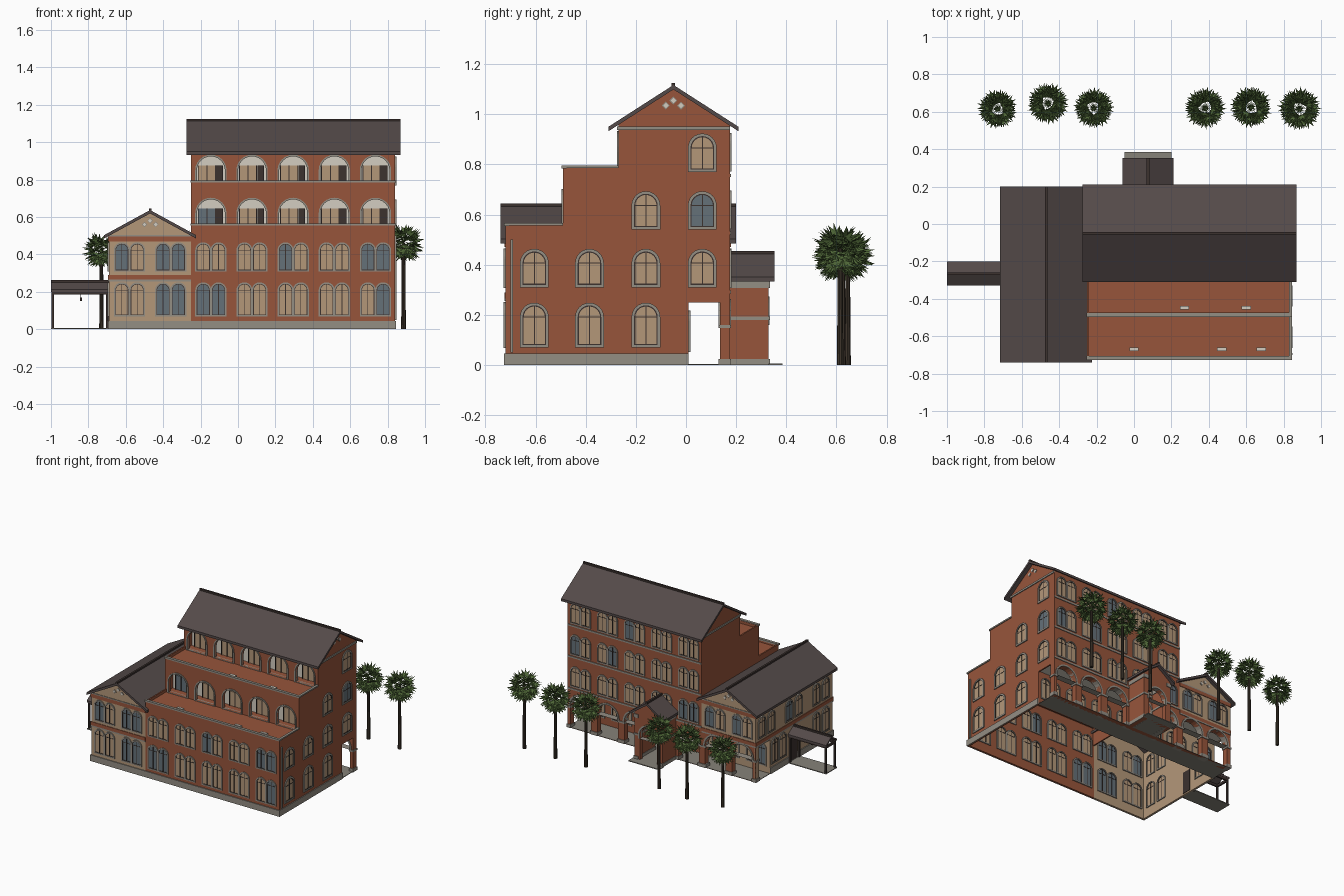
import bpy, bmesh, math, random
from mathutils import Vector, Matrix

random.seed(4)
cube = bpy.data.objects.get("Cube")
if cube:
    bpy.data.objects.remove(cube, do_unlink=True)


def material(name, *rgb):
    linear = [((c / 255 + 0.055) / 1.055) ** 2.4 for c in rgb] + [1]
    mat = bpy.data.materials.new(name)
    mat.use_nodes = True
    mat.diffuse_color = linear
    mat.node_tree.nodes["Principled BSDF"].inputs["Base Color"].default_value = linear
    return mat


brick = material("red brick", 151, 85, 59)
tan = material("tan plaster", 180, 151, 121)
trim = material("grey stone", 148, 142, 132)
slate = material("dark roof", 84, 74, 73)
light = material("pale plaster", 212, 205, 193)
blue = material("blue glass", 101, 113, 121)
dark = material("dark frame", 60, 50, 47)
paving = material("grey paving", 134, 130, 121)
green = material("palm green", 80, 104, 56)
bark = material("palm bark", 64, 55, 45)

FRONT, RIGHT, BACK, LEFT = 0, math.pi / 2, math.pi, -math.pi / 2


def add(name, mesh, loc=(0, 0, 0), turn=0, scale=1):
    obj = bpy.data.objects.new(name, mesh)
    obj.location, obj.scale = loc, (scale,) * 3
    obj.rotation_euler.z = turn
    bpy.context.collection.objects.link(obj)
    return obj


def sheet(loops, depth):
    """Upright flat-shaded plate from outlines; inner loops become holes."""
    curve = bpy.data.curves.new("outline", "CURVE")
    curve.dimensions, curve.fill_mode, curve.extrude = "2D", "BOTH", depth / 2
    for loop in loops:
        spline = curve.splines.new("POLY")
        spline.points.add(len(loop) - 1)
        for point, (u, v) in zip(spline.points, loop):
            point.co = (u, v, 0, 1)
        spline.use_cyclic_u = True
    helper = add("helper", curve)
    bpy.context.view_layer.update()
    mesh = bpy.data.meshes.new_from_object(helper.evaluated_get(bpy.context.evaluated_depsgraph_get()))
    bpy.data.objects.remove(helper)
    mesh.transform(Matrix.Rotation(math.pi / 2, 4, "X"))
    mesh.materials.clear()
    mesh.shade_flat()
    return mesh


def panel(name, loops, depth, mat, turn, plane):
    mesh = sheet(loops, depth)
    mesh.materials.append(mat)
    return add(name, mesh, (0, plane, 0) if turn == FRONT else (plane, 0, 0), turn)


def box(name, x0, x1, y0, y1, z0, z1, mat):
    bm = bmesh.new()
    bmesh.ops.create_cube(bm, size=1)
    for v in bm.verts:
        v.co = Vector((x0 if v.co.x < 0 else x1, y0 if v.co.y < 0 else y1, z0 if v.co.z < 0 else z1))
    mesh = bpy.data.meshes.new(name)
    bm.to_mesh(mesh)
    mesh.materials.append(mat)
    return add(name, mesh)


def rect(u0, u1, v0, v1):
    return [(u0, v0), (u1, v0), (u1, v1), (u0, v1)]


def diamond(u, v, r):
    return [(u - r, v), (u, v - r), (u + r, v), (u, v + r)]


def arch(u, w, z0, z1, n=12):
    r = w / 2
    top = [(u + r * math.cos(math.pi * i / n), z1 - r + r * math.sin(math.pi * i / n)) for i in range(n + 1)]
    return [(u - r, z0), (u + r, z0)] + top


def roof(name, turn, mid, half, eave, ridge, start, end, t=0.018):
    shape = [(mid - half, eave), (mid, ridge), (mid + half, eave), (mid + half, eave - t),
             (mid, ridge - t), (mid - half, eave - t)]
    centre, length = (start + end) / 2, end - start
    panel(name, [shape], length, slate, turn, centre)
    panel(name + "_ridge_cap", [rect(mid - 0.007, mid + 0.007, ridge - 0.01, ridge + 0.008)],
          length, dark, turn, centre)


# Window meshes: stone surround, dark frame and bars, glass
cache = {}


def window_mesh(w, h, glass):
    key = (w, h, glass.name)
    if key not in cache:
        t = 0.11 * w
        pieces = [([arch(0, w + 2 * t, -t, h + t), arch(0, w, 0, h)], 0.024),
                  ([arch(0, w, 0, h), arch(0, w * 0.9, w * 0.05, h - w * 0.05)], 0.018),
                  ([rect(-0.002, 0.002, 0, h - 0.002)], 0.018),
                  ([rect(-w / 2, w / 2, h - w / 2 - 0.002, h - w / 2 + 0.002)], 0.017),
                  ([arch(0, w, 0, h)], 0.014)]
        bm = bmesh.new()
        for (loops, depth), slot in zip(pieces, (0, 1, 1, 1, 2)):
            old = len(bm.faces)
            bm.from_mesh(sheet(loops, depth))
            bm.faces.ensure_lookup_table()
            for f in bm.faces[old:]:
                f.material_index = slot
        mesh = bpy.data.meshes.new("arched_window")
        bm.to_mesh(mesh)
        for mat in (trim, dark, glass):
            mesh.materials.append(mat)
        cache[key] = mesh
    return cache[key]


def window(turn, along, plane, z, w, h, glass=None):
    glass = glass or random.choice([tan, tan, tan, tan, blue])
    plane += 0.005 if turn in (FRONT, LEFT) else -0.005
    loc = (along, plane, z) if turn in (FRONT, BACK) else (plane, along, z)
    add("arched_window", window_mesh(w, h, glass), loc, turn)


def pair(turn, along, plane, z, h, colours=(None, None), gap=0.041):
    for side, glass in zip((-1, 1), colours):
        window(turn, along + side * gap, plane, z, 0.07, h, glass)


bays = [-0.145 + 0.22 * i for i in range(5)]
wing_bays = [-0.58, -0.36]
W, E, S, N = -0.25, 0.84, -0.72, 0.175      # main block limits
WW, MID = -0.69, -0.47                      # wing outer side and ridge

# Main block: stepped gable ends
steps = [(N, 0.96), (-0.05, 1.103), (-0.27, 0.962), (-0.27, 0.79), (-0.49, 0.79), (-0.49, 0.56), (S, 0.56)]
panel("right_gable_wall", [[(S, 0), (0.01, 0), (0.01, 0.25), (0.135, 0.25), (0.135, 0), (N, 0)] + steps],
      0.01, brick, RIGHT, E - 0.005)
panel("inner_gable_wall", [[(S, 0.4), (N, 0.4)] + steps], 0.01, brick, RIGHT, W + 0.005)
panel("lower_front_wall", [rect(W, E, 0, 0.56)], 0.01, brick, FRONT, S + 0.005)
roof("main_roof", RIGHT, -0.05, 0.26, 0.95, 1.117, -0.275, 0.87)
for end in (E, W):
    box("gable_band", end - 0.006, end + 0.006, -0.275, N, 0.938, 0.952, trim)
for y, z in ((-0.08, 1.035), (-0.05, 1.055), (-0.02, 1.035)):
    panel("gable_diamond_rim", [diamond(y, z, 0.016)], 0.006, trim, RIGHT, E)
    panel("gable_diamond", [diamond(y, z, 0.011)], 0.009, light, RIGHT, E)

# Terraces with copings, and arched loggias behind them
for front, back, top, wall_top in ((S, -0.49, 0.56, 0.79), (-0.49, -0.27, 0.79, 0.96)):
    floor, ceiling, arch_top = top - 0.02, wall_top - 0.035, top + 0.134
    box("terrace_floor", W, E - 0.005, front + 0.01, back + 0.08, floor - 0.01, floor, brick)
    box("terrace_coping", W - 0.005, E + 0.006, front - 0.006, front + 0.014, top - 0.006, top + 0.006, trim)
    box("side_coping", E - 0.012, E + 0.006, front, back, top - 0.004, top + 0.006, trim)
    holes = [arch(x, 0.15, floor + 0.003, arch_top) for x in bays]
    panel("loggia_wall", [rect(W, E, floor, wall_top)] + holes, 0.016, brick, FRONT, back + 0.008)
    box("loggia_back", W + 0.011, E - 0.011, back + 0.075, back + 0.085, floor, ceiling, light)
    box("loggia_ceiling", W + 0.011, E - 0.011, back + 0.01, back + 0.08, ceiling, ceiling + 0.005, light)
    for i, x in enumerate(bays):
        panel("loggia_arch", [arch(x, 0.168, floor, arch_top + 0.009), arch(x, 0.15, floor + 0.003, arch_top)],
              0.028, trim, FRONT, back + 0.008)
        box("loggia_glass", x - 0.07, x + 0.025, back + 0.068, back + 0.075, floor, top + 0.085,
            blue if i == 0 and top < 0.6 else tan)
        box("loggia_door", x + 0.028, x + 0.064, back + 0.066, back + 0.075, floor, top + 0.085, dark)
        for u in (-0.07, -0.024, 0.022):
            box("loggia_mullion", x + u, x + u + 0.005, back + 0.064, back + 0.07, floor, top + 0.085, dark)
for x, y, z in ((0.27, -0.45, 0.79), (0.6, -0.45, 0.79), (0, -0.67, 0.56), (0.47, -0.67, 0.56), (0.68, -0.67, 0.56)):
    if z > 0.6:
        y = -0.447
    box("terrace_vent", x - 0.025, x + 0.025, y - 0.009, y + 0.009, z - 0.02, z - 0.005, light)

# Front windows with their blue panes
ground_blue, first_blue = {0: (blue, blue), 4: (tan, blue)}, {2: (blue, tan), 4: (blue, blue)}
for i, x in enumerate(bays):
    pair(FRONT, x, S, 0.075, 0.168, ground_blue.get(i, (tan, tan)))
    pair(FRONT, x, S, 0.315, 0.142, first_blue.get(i, (tan, tan)))
for x, ground, first in zip(wing_bays, (tan, blue), (blue, blue)):
    pair(FRONT, x, S, 0.075, 0.168, (ground, ground))
    pair(FRONT, x, S, 0.315, 0.142, (first, tan if x < MID else blue))

# Right side windows: floors step back with the terraces
for z, h, ys in ((0.08, 0.158, (-0.605, -0.385, -0.16)), (0.32, 0.133, (-0.605, -0.385, -0.16, 0.065)),
                 (0.55, 0.133, (-0.16, 0.065)), (0.78, 0.133, (0.065,))):
    for y in ys:
        window(RIGHT, y, E, z, 0.094, h, blue if y > 0 and 0.5 < z < 0.6 else tan)
box("drainpipe", E, E + 0.008, -0.7, -0.69, 0.05, 0.5, trim)

# Arcade along the back, open at ground level
for name, x0, x1, top, centres, inner in (("main", W, E, 0.96, bays, brick), ("wing", WW, W, 0.29, wing_bays, tan)):
    panel(name + "_arcade_wall", [rect(x0, x1, 0, top)] + [arch(x, 0.165, 0.002, 0.25) for x in centres],
          0.04, brick, FRONT, N - 0.02)
    box(name + "_arcade_inner_wall", x0, x1, 0, 0.01, 0, 0.26, inner)
    for x in centres:
        panel("arcade_arch", [arch(x, 0.19, 0.16, 0.2625), arch(x, 0.165, 0.16, 0.25)], 0.05, trim, FRONT, N - 0.02)
    for x in [centres[0] - 0.11 + 0.22 * i for i in range(len(centres) + 1)]:
        for z, h in ((0, 0.025), (0.147, 0.013)):
            box("pier_band", max(x - 0.032, WW - 0.005), min(x + 0.032, E + 0.005), N - 0.045, N + 0.005, z, z + h, trim)
box("arcade_floor", WW, E, 0, N, 0, 0.004, paving)
box("arcade_ceiling", WW + 0.01, E - 0.01, 0.005, N - 0.03, 0.255, 0.265, light)
for x in bays + wing_bays:
    pair(BACK, x, 0.01, 0.06, 0.15)
for x in bays:
    for z in (0.315, 0.55, 0.78):
        pair(BACK, x, N, z, 0.138)
for z in (0.285, 0.52, 0.75):
    box("back_band", W, E, N, N + 0.005, z, z + 0.012, trim)

# Side wing: plaster walls with brick bands
gable = [(W, 0.504), (MID, 0.624), (WW, 0.504)]
panel("wing_front_wall", [[(WW, 0), (W, 0)] + gable], 0.01, tan, FRONT, S + 0.005)
panel("wing_back_wall", [[(WW, 0.28), (W, 0.28)] + gable], 0.01, tan, FRONT, N - 0.005)
side = [(S, 0), (0.01, 0), (0.01, 0.25), (0.135, 0.25), (0.135, 0), (N, 0), (N, 0.5), (S, 0.5)]
panel("wing_side_wall", [side], 0.01, tan, RIGHT, WW + 0.005)
roof("wing_roof", FRONT, MID, 0.246, 0.503, 0.637, -0.74, 0.2)
for z0, z1, mat in ((0.265, 0.29, brick), (0.255, 0.265, trim), (0.47, 0.496, brick), (0.496, 0.504, trim)):
    box("front_wing_band", WW - 0.004, W, S - 0.004, S, z0, z1, mat)
    box("back_wing_band", WW - 0.004, W, N, N + 0.004, z0, z1, mat)
    box("side_wing_band", WW - 0.004, WW, S, N, z0, min(z1, 0.498), mat)
for y in (S, N):
    for x, z in ((MID - 0.03, 0.56), (MID, 0.58), (MID + 0.03, 0.56)):
        panel("wing_diamond_rim", [diamond(x, z, 0.015)], 0.006, trim, FRONT, y)
        panel("wing_diamond", [diamond(x, z, 0.01)], 0.009, light, FRONT, y)
for x in wing_bays:
    pair(BACK, x, N, 0.315, 0.142)
for y in (-0.58, -0.265, 0.05):
    pair(LEFT, y, WW, 0.315, 0.142, gap=0.055)
pair(LEFT, -0.58, WW, 0.075, 0.168, gap=0.055)
pair(LEFT, -0.09, WW, 0.075, 0.168, gap=0.045)
box("side_door", WW - 0.006, WW + 0.014, -0.3, -0.23, 0.01, 0.17, dark)

# Stone plinth
box("front_plinth", WW - 0.006, E + 0.006, S - 0.006, S, 0, 0.045, trim)
box("right_plinth", E, E + 0.006, S, 0.01, 0, 0.045, trim)
box("left_plinth", WW - 0.006, WW, S, 0.01, 0, 0.045, trim)

# Side canopy on posts
roof("canopy_roof", RIGHT, -0.265, 0.065, 0.212, 0.255, -1, WW, 0.014)
box("canopy_slab", -1, WW, -0.33, -0.2, 0, 0.006, paving)
for y in (-0.318, -0.212):
    box("canopy_beam", -0.995, WW, y - 0.005, y + 0.005, 0.185, 0.203, dark)
    for x in (-0.99, -0.7):
        box("canopy_post", x - 0.006, x + 0.006, y - 0.006, y + 0.006, 0, 0.19, dark)
box("canopy_end_beam", -0.997, -0.985, -0.318, -0.212, 0.185, 0.203, dark)
box("hanging_lamp", -0.845, -0.835, -0.27, -0.26, 0.15, 0.17, dark)
box("lamp_rod", -0.841, -0.839, -0.266, -0.264, 0.17, 0.25, dark)

# Entrance porch with gable
PX = bays[1]
porch = [(PX - 0.115, 0), (PX + 0.115, 0), (PX + 0.115, 0.345), (PX, 0.435), (PX - 0.115, 0.345)]
panel("porch_front", [porch, arch(PX, 0.14, 0.002, 0.26)], 0.03, brick, FRONT, 0.315)
panel("porch_arch", [arch(PX, 0.165, 0.16, 0.2725), arch(PX, 0.14, 0.16, 0.26)], 0.038, trim, FRONT, 0.315)
for s in (-1, 1):
    a, b = sorted((PX + s * 0.115, PX + s * 0.085))
    box("porch_side_wall", a, b, N, 0.33, 0, 0.345, brick)
    for z, h in ((0, 0.025), (0.18, 0.013), (0.308, 0.026)):
        box("porch_band", a - 0.004, b + 0.004, N, 0.335, z, z + h, trim)
roof("porch_roof", FRONT, PX, 0.137, 0.352, 0.447, 0.16, 0.352)
box("porch_floor", PX - 0.08, PX + 0.08, N, 0.33, 0, 0.004, paving)
box("porch_step", PX - 0.125, PX + 0.125, 0.33, 0.385, 0, 0.006, paving)

# Fan palms: trunk, then a ball of jagged fans
bm = bmesh.new()
bmesh.ops.create_cone(bm, segments=10, radius1=0.013, radius2=0.009, depth=0.46, cap_ends=True,
                      matrix=Matrix.Translation((0, 0, 0.23)))
for i in range(30):
    turn, lift = i * 2.4, math.radians(-60 + 125 * i / 29)
    out = Vector((math.cos(turn) * math.cos(lift), math.sin(turn) * math.cos(lift), math.sin(lift)))
    across = Vector((-math.sin(turn), math.cos(turn), 0))
    crown = Vector((0, 0, 0.46))
    hub = crown + out * 0.06
    rim = []
    for k in range(17):
        a = math.radians(-115 + 230 * k / 16)
        r = 0.03 if k % 2 else 0.06
        droop = Vector((0, 0, -0.014 * abs(math.sin(a)) - random.uniform(0, 0.008)))
        rim.append(bm.verts.new(hub + (out * math.cos(a) + across * math.sin(a)) * r + droop))
    centre = bm.verts.new(hub)
    stalk = [bm.verts.new(crown + across * s) for s in (0.002, -0.002)]
    for p, q in list(zip(rim, rim[1:])) + [stalk]:
        leaf = bm.faces.new((centre, p, q))
        leaf.normal_update()
        leaf.material_index = 1
        if leaf.normal.z < 0:
            leaf.normal_flip()
palm = bpy.data.meshes.new("palm_tree")
bm.to_mesh(palm)
for mat in (bark, green):
    palm.materials.append(mat)
for x, y, size in ((-0.73, 0.615, 0.93), (-0.46, 0.645, 0.97), (-0.215, 0.62, 0.95),
                   (0.38, 0.62, 0.97), (0.625, 0.625, 0.98), (0.885, 0.615, 1.01)):
    add("palm_tree", palm, (x, y, 0), random.uniform(0, 6), size)
